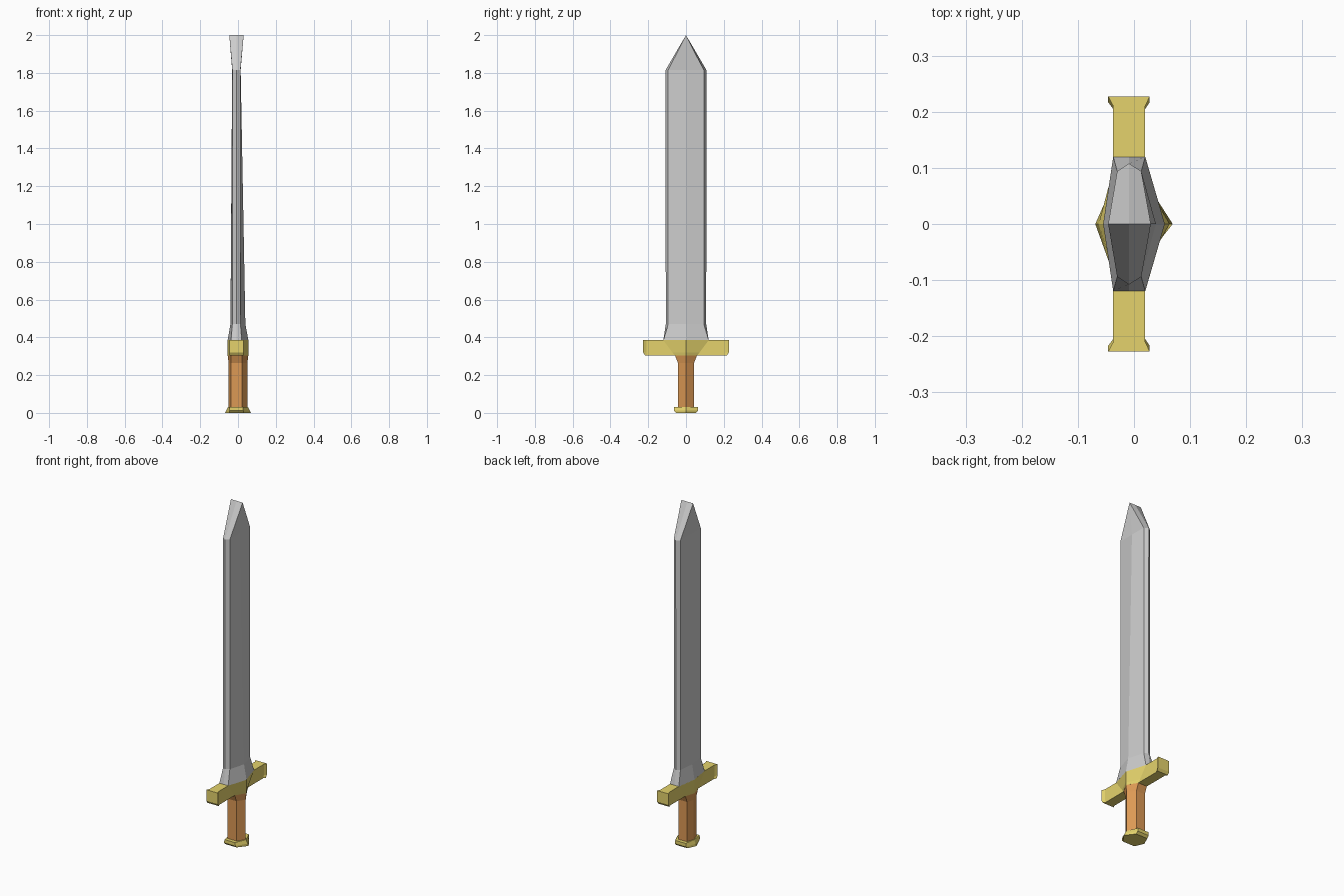
import bpy, bmesh

if "Cube" in bpy.data.objects:
    bpy.data.objects.remove(bpy.data.objects["Cube"])


def material(name, rgb):
    m = bpy.data.materials.new(name)
    m.diffuse_color = (*rgb, 1)
    m.use_nodes = True
    m.node_tree.nodes["Principled BSDF"].inputs["Base Color"].default_value = m.diffuse_color
    return m


gold = material("gold", (0.78, 0.65, 0.15))
leather = material("leather", (0.72, 0.32, 0.09))


def loft(name, levels, mat=None):
    """Each level: height (or list of heights) and a half plan from +x to -x; mirrored in y."""
    bm = bmesh.new()
    rings = []
    for z, half in levels:
        zs = z if isinstance(z, list) else [z] * len(half)
        pts = [(x, y, h) for (x, y), h in zip(half, zs)]
        pts += [(x, -y, h) for x, y, h in pts[-2:0:-1]]
        rings.append([bm.verts.new(p) for p in pts])
    n = len(rings[0])
    for a, b in zip(rings, rings[1:]):
        for i in range(n):
            j = (i + 1) % n
            bm.faces.new((a[i], a[j], b[j], b[i]))
    bm.faces.new(rings[0][::-1])
    bm.faces.new(rings[-1])
    bmesh.ops.remove_doubles(bm, verts=bm.verts, dist=1e-5)
    bmesh.ops.dissolve_degenerate(bm, edges=bm.edges, dist=1e-5)
    bmesh.ops.recalc_face_normals(bm, faces=bm.faces)
    me = bpy.data.meshes.new(name)
    bm.to_mesh(me)
    bm.free()
    ob = bpy.data.objects.new(name, me)
    bpy.context.collection.objects.link(ob)
    if mat:
        me.materials.append(mat)
    return ob


def hexagon(ridge, x0, x1, y):
    return [(ridge, 0), (x1, y), (x0, y), (-ridge, 0)]


# Pommel: flared six-sided cap
loft("pommel", [
    (0.0, hexagon(0.069, -0.046, 0.028, 0.052)),
    (0.012, hexagon(0.063, -0.046, 0.028, 0.064)),
    (0.032, hexagon(0.052, -0.043, 0.025, 0.064)),
], gold)

# Grip: six-sided, widening under the guard
loft("grip", [
    (0.03, hexagon(0.05, -0.037, 0.02, 0.043)),
    (0.265, hexagon(0.05, -0.037, 0.02, 0.043)),
    (0.308, hexagon(0.055, -0.037, 0.02, 0.06)),
], leather)


# Guard: bar with swollen middle and flared ends
def guard_plan(bulge, neck, end):
    return [(0.055, 0), (0.02, bulge), (0.02, neck), (0.028, end),
            (-0.046, end), (-0.037, neck), (-0.037, bulge), (-0.055, 0)]


loft("guard", [
    (0.305, guard_plan(0.06, 0.205, 0.217)),
    (0.32, guard_plan(0.072, 0.21, 0.227)),
    (0.385, guard_plan(0.12, 0.21, 0.227)),
], gold)


# Blade: shallow ridged faces, bevelled edges, chisel-like tip
def blade_plan(r0, r1, x0, x1, y, edge):
    return [(r1, 0), (x1, y), (-0.009, edge), (x0, y), (r0, 0)]


loft("blade", [
    (0.384, blade_plan(-0.055, 0.055, -0.037, 0.02, 0.12, 0.12)),
    (0.47, blade_plan(-0.04, 0.039, -0.03, 0.013, 0.094, 0.107)),
    (1.815, blade_plan(-0.031, 0.014, -0.03, 0.013, 0.094, 0.108)),
    (2.0, blade_plan(-0.046, 0.03, -0.046, 0.03, 0, 0)),
])
